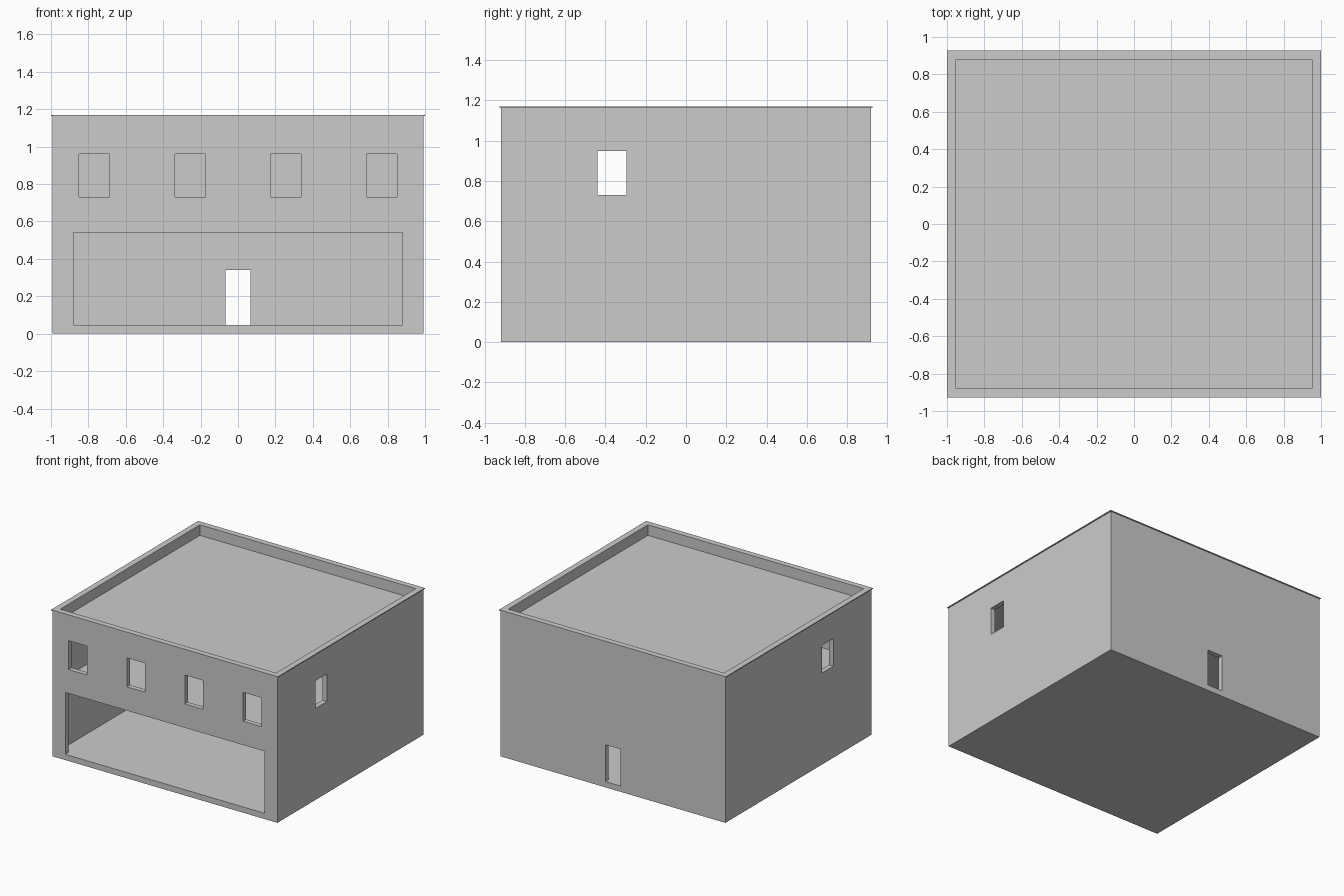
import bpy

cube = bpy.data.objects.get("Cube")
if cube:
    bpy.data.objects.remove(cube, do_unlink=True)

# Single plaster colour
plaster = bpy.data.materials.new("light_grey_plaster")
plaster.use_nodes = True
GREY = (0.6, 0.6, 0.6, 1)
plaster.diffuse_color = GREY
plaster.node_tree.nodes["Principled BSDF"].inputs["Base Color"].default_value = GREY


def box(name, x, y, z):
    """Box spanning the given (low, high) ranges."""
    bpy.ops.mesh.primitive_cube_add(size=1)
    ob = bpy.context.object
    ob.name = name
    spans = (x, y, z)
    for v in ob.data.vertices:
        v.co = [hi if c > 0 else lo for c, (lo, hi) in zip(v.co, spans)]
    ob.data.materials.append(plaster)
    return ob


def cut(target, x, y, z):
    """Subtract a box from the target and discard the cutter."""
    cutter = box("cutter", x, y, z)
    cutter.hide_render = True
    mod = target.modifiers.new("opening", "BOOLEAN")
    mod.operation = "DIFFERENCE"
    mod.solver = "EXACT"
    mod.object = cutter
    bpy.context.view_layer.objects.active = target
    bpy.ops.object.modifier_apply(modifier=mod.name)
    bpy.data.objects.remove(cutter, do_unlink=True)


def both(r):
    return (-r, r)


WX, WY = 0.992, 0.92       # outer wall half sizes
IX, IY = 0.953, 0.881      # inner wall half sizes
WALL_TOP, TOP = 1.163, 1.17
FLOOR, CEILING = 0.046, 0.555
UPPER, UPPER_CEILING, ROOF = 0.6, 1.04, 1.085

# Walls with floor slabs and flat roof: a block hollowed into storeys
building = box("walls_and_floors", both(WX), both(WY), (0, WALL_TOP))
for low, high in ((FLOOR, CEILING), (UPPER, UPPER_CEILING), (ROOF, TOP + 0.1)):
    cut(building, both(IX), both(IY), (low, high))

# Wide ground floor opening at the front, doorway at the back
cut(building, both(0.88), (-1, -0.8), (FLOOR, 0.54))
cut(building, both(0.067), (0.8, 1), (FLOOR, 0.34))

# Row of four front windows
for cx in (-0.769, -0.256, 0.256, 0.769):
    cut(building, (cx - 0.081, cx + 0.081), (-1, -0.8), (0.73, 0.96))

# One window on each side
for side in ((-1.1, -0.9), (0.9, 1.1)):
    cut(building, side, (-0.44, -0.296), (0.73, 0.95))

# Thin overhanging cap around the parapet
coping = box("parapet_coping", both(1.0), both(0.927), (WALL_TOP, TOP))
cut(coping, both(0.952), both(0.88), (WALL_TOP - 0.1, TOP + 0.1))
